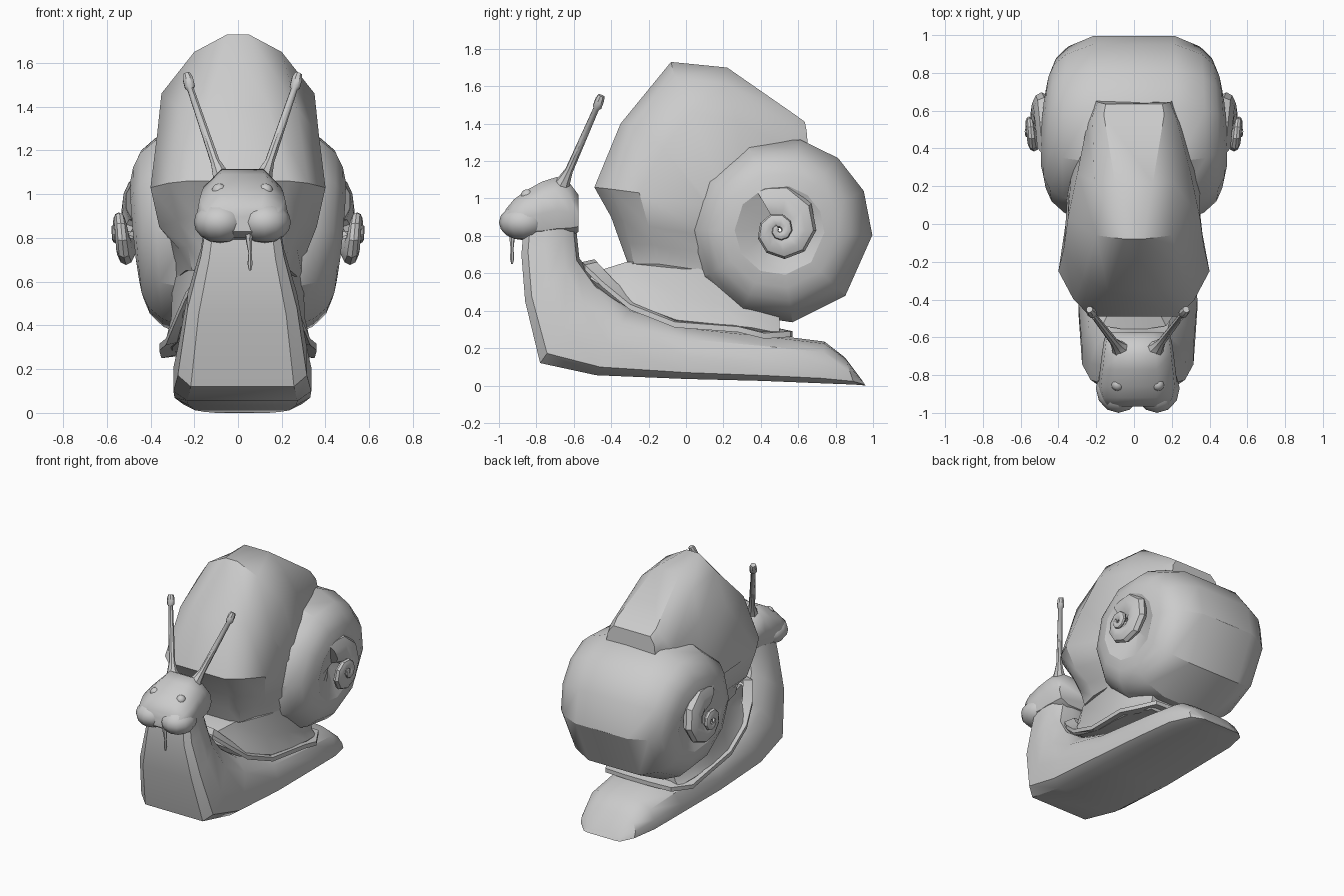
import bpy, bmesh, math
from mathutils import Vector

if "Cube" in bpy.data.objects:
    bpy.data.objects.remove(bpy.data.objects["Cube"])

OFF = .02  # the soft body sits slightly to one side of the shell


def finish(name, bm, angle=30):
    bmesh.ops.remove_doubles(bm, verts=bm.verts, dist=0.0005)
    bmesh.ops.recalc_face_normals(bm, faces=bm.faces)
    me = bpy.data.meshes.new(name)
    bm.to_mesh(me)
    bm.free()
    ob = bpy.data.objects.new(name, me)
    bpy.context.collection.objects.link(ob)
    bpy.ops.object.select_all(action='DESELECT')
    ob.select_set(True)
    bpy.context.view_layer.objects.active = ob
    bpy.ops.object.shade_smooth_by_angle(angle=math.radians(angle))
    return ob


def loft(name, rings, loop=False, angle=30):
    """Skin a list of closed rings; cap the ends unless the rings form a loop."""
    bm = bmesh.new()
    vr = [[bm.verts.new(p) for p in r] for r in rings]
    pairs = list(zip(vr, vr[1:])) + ([(vr[-1], vr[0])] if loop else [])
    for a, b in pairs:
        for i in range(len(a)):
            j = (i + 1) % len(a)
            bm.faces.new((a[i], a[j], b[j], b[i]))
    if not loop:
        bm.faces.new(vr[0])
        bm.faces.new(vr[-1])
    return finish(name, bm, angle)


def mirrored(half):
    return half + [(-x, y, z) for x, y, z in reversed(half)]


def rod(name, pts, radii, sides=8):
    """Round rod through points with a radius at each one."""
    pts = [Vector(p) for p in pts]
    rings = []
    for i, (p, r) in enumerate(zip(pts, radii)):
        d = pts[min(i + 1, len(pts) - 1)] - pts[max(i - 1, 0)]
        u = d.cross(Vector((0.3, 1, 0))).normalized()
        v = d.cross(u).normalized()
        rings.append([p + r * (u * math.cos(a) + v * math.sin(a))
                      for a in [2 * math.pi * k / sides for k in range(sides)]])
    return loft(name, rings, angle=40)


def ball(name, c, s, u=12, v=8):
    bm = bmesh.new()
    bmesh.ops.create_uvsphere(bm, u_segments=u, v_segments=v, radius=1)
    for w in bm.verts:
        w.co = [c[i] + w.co[i] * s[i] for i in range(3)]
    return finish(name, bm, 40)


# Foot and neck: under/front point, upper/back point, half width
foot = [((.96, 0), (.94, .03), .15), ((.90, .005), (.85, .15), .22),
        ((.72, .012), (.74, .235), .27), ((.4, .025), (.5, .265), .29),
        ((0, .035), (0, .32), .31), ((-.48, .055), (-.3, .42), .315),
        ((-.78, .12), (-.47, .55), .295), ((-.86, .45), (-.57, .68), .25),
        ((-.88, .70), (-.585, .82), .19), ((-.87, .82), (-.58, .94), .17)]
section = [(.8, 0), (1, .12), (1, .42), (.88, .75), (.6, .95), (.2, 1)]
body = [loft("foot_and_neck",
             [mirrored([(w * fx, b[0] + (t[0] - b[0]) * f, b[1] + (t[1] - b[1]) * f)
                        for fx, f in section]) for b, t, w in foot], angle=35)]

# Head: y, low z, high z, half width
head = [(-.575, .82, 1.02, .165), (-.62, .8, 1.08, .18), (-.69, .79, 1.115, .19),
        (-.77, .78, 1.09, .2), (-.86, .79, 1.04, .21), (-.92, .80, .995, .195),
        (-.965, .83, .94, .17)]
hsec = [(.5, 0), (.9, .15), (1, .45), (.93, .75), (.5, 1)]
body.append(loft("head", [mirrored([(w * fx, y, lo + (hi - lo) * f) for fx, f in hsec])
                          for y, lo, hi, w in head], angle=45))

# Cheeks, eyes and tentacles
for s, side in ((1, "right"), (-1, "left")):
    body.append(ball(side + "_cheek", (.102 * s, -.87, .872), (.12, .13, .095)))
    body.append(ball(side + "_eye", (.106 * s, -.85, 1.015), (.034, .034, .034)))
    body.append(rod(side + "_tentacle",
                    [(.085 * s, -.67, 1.06), (.105 * s, -.65, 1.10), (.125 * s, -.625, 1.15),
                     (.237 * s, -.48, 1.48), (.24 * s, -.475, 1.49), (.25 * s, -.46, 1.53),
                     (.256 * s, -.452, 1.55)],
                    [.055, .035, .022, .016, .025, .025, .018]))
for ob in body:
    ob.location.x = OFF

# Slime drip under the mouth
rod("drip", [(.05, -.93, .84), (.05, -.93, .79), (.055, -.93, .73), (.055, -.93, .68), (.055, -.93, .65)],
    [.02, .015, .008, .012, .005], 6)

# Shell main whorl, turned about the x axis, widest near the top
CY, CZ = .5, .83
prof = mirrored([(.40, 0, .02), (.45, 0, .19), (.468, 0, .24), (.455, 0, .31),
                 (.425, 0, .38), (.36, 0, .44), (.22, 0, .497)])
rings = []
for deg in [-3, 25, 51, 77, 110, 145, 180, 212, 245, 278, 315]:
    a = math.radians(deg)
    k = 1 + .055 * math.cos(a - math.radians(120))
    rings.append([(x * k, CY + r * math.cos(a), CZ + r * math.sin(a)) for x, _, r in prof])
loft("shell_main_whorl", rings, loop=True)

# Inner whorls: a tightening tube on each side
for s, side in ((1, "right"), (-1, "left")):
    rings = []
    for i in range(19):
        turn = i / 9
        R = .28 * math.exp(-1.05 * turn)
        tube = R * .43
        a = math.radians(120) - turn * 2 * math.pi
        cx = .44 + .14 * (1 - math.exp(-1.3 * turn))
        rings.append([(s * (cx + R * .27 * math.sin(q)),
                       CY + (R - tube + tube * math.cos(q)) * math.cos(a),
                       CZ + (R - tube + tube * math.cos(q)) * math.sin(a))
                      for q in [2 * math.pi * k / 10 for k in range(10)]])
    loft(side + "_inner_whorl", rings)

# Shell outer whorl: crest, shoulder, side and buried edge of each station
hood = [[(.15, .635, 1.41), (.19, .645, 1.36), (.2, .65, 1.3), (.2, .65, 1.2)],
        [(.16, .58, 1.45), (.22, .57, 1.38), (.25, .52, 1.28), (.25, .5, 1.1)],
        [(.10, .22, 1.70), (.21, .22, 1.61), (.30, .27, 1.42), (.33, .3, 1.1)],
        [(.05, -.08, 1.73), (.2, -.06, 1.65), (.35, .03, 1.46), (.35, .2, 1.0)],
        [(.14, -.35, 1.40), (.27, -.29, 1.39), (.37, -.12, 1.27), (.34, .15, .95)],
        [(.23, -.49, 1.06), (.32, -.40, 1.05), (.40, -.25, 1.03), (.33, .12, .95)],
        [(.2, -.40, .90), (.28, -.33, .88), (.36, -.2, .85), (.32, .12, .8)],
        [(.17, -.35, .76), (.23, -.3, .76), (.27, -.17, .75), (.30, .15, .7)],
        [(.15, -.31, .65), (.21, -.28, .65), (.24, -.15, .65), (.30, .2, .6)]]
loft("shell_outer_whorl", [mirrored(h) for h in hood], angle=38)

# Mantle skirt under the shell: y, top half width, top z, low half width, low z
skirt = [(-.51, .1, .60, .17, .57), (-.32, .19, .66, .26, .45), (-.05, .25, .66, .31, .35),
         (.15, .3, .6, .33, .33), (.35, .29, .45, .33, .31), (.5, .25, .37, .29, .28)]
loft("mantle", [mirrored([(wt, y, zt), ((wt + wb) / 2 - .01, y, zt * .4 + zb * .6),
                          (wb, y, zb), (wb - .03, y, zb - .03)])
                for y, wt, zt, wb, zb in skirt])

# Collar plate around the mantle
half = [(.07, -.555, .66), (.17, -.54, .645), (.24, -.44, .55), (.29, -.3, .435),
        (.33, -.06, .34), (.36, .28, .315), (.35, .42, .28), (.27, .56, .29), (.1, .57, .29)]
loft("collar", [[(x, y, z), (x, y, z - .03), (x * .8, y * .88, z - .015), (x * .8, y * .88, z + .015)]
                for x, y, z in mirrored(half)], loop=True)
